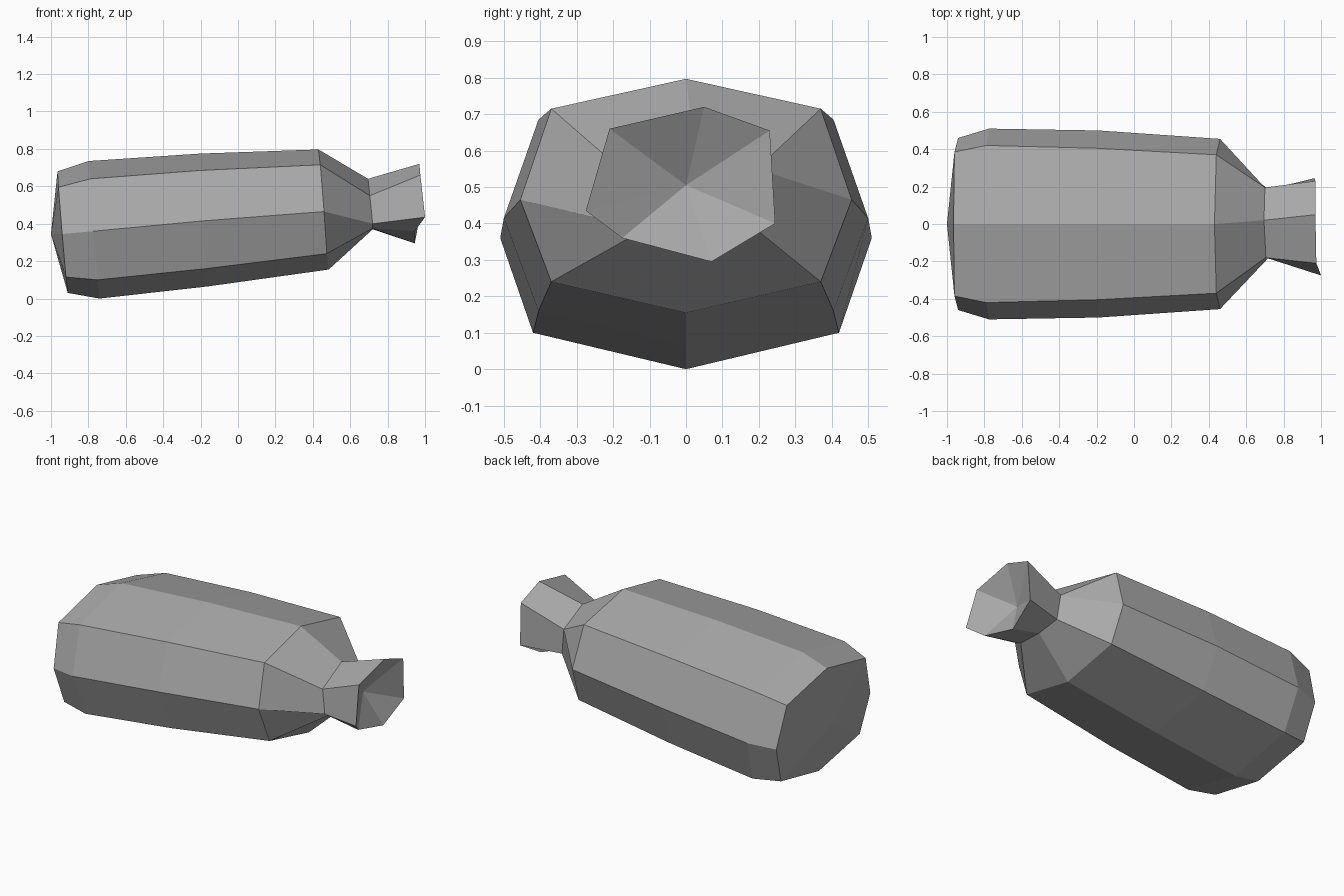
import bpy
import bmesh

cube = bpy.data.objects.get("Cube")
if cube:
    bpy.data.objects.remove(cube, do_unlink=True)

# Plain grey cloth
cloth = bpy.data.materials.new("grey_cloth")
cloth.use_nodes = True
GREY = (0.4, 0.4, 0.4, 1.0)
cloth.diffuse_color = GREY
bsdf = cloth.node_tree.nodes["Principled BSDF"]
bsdf.inputs["Base Color"].default_value = GREY
bsdf.inputs["Roughness"].default_value = 0.8


def mirrored_ring(top, upper, mid, lower, bottom):
    """Eight-sided ring from its right half, given as (x, half width, z)."""
    half = [top, upper, mid, lower, bottom]
    right = [(x, -w, z) for x, w, z in half]
    left = [(x, w, z) for x, w, z in reversed(half[1:4])]
    return right + left


# Body rings from the closed end to the shoulder
rings = [
    mirrored_ring((-0.965, 0, 0.68), (-0.96, 0.385, 0.595), (-0.94, 0.46, 0.345),
                  (-0.92, 0.385, 0.115), (-0.91, 0, 0.03)),
    mirrored_ring((-0.80, 0, 0.735), (-0.79, 0.42, 0.64), (-0.775, 0.51, 0.36),
                  (-0.75, 0.42, 0.10), (-0.74, 0, 0.0)),
    mirrored_ring((-0.20, 0, 0.775), (-0.20, 0.405, 0.685), (-0.19, 0.50, 0.415),
                  (-0.17, 0.405, 0.16), (-0.16, 0, 0.065)),
    mirrored_ring((0.43, 0, 0.797), (0.44, 0.37, 0.715), (0.46, 0.455, 0.465),
                  (0.475, 0.37, 0.24), (0.485, 0, 0.155)),
]

# Pinched neck and flared mouth: uneven, with two left corners merged
rings.append([(0.695, 0.02, 0.64), (0.705, -0.18, 0.55), (0.72, -0.18, 0.40),
              (0.72, -0.13, 0.375), (0.72, 0.03, 0.37), (0.72, 0.185, 0.39),
              (0.70, 0.195, 0.55), (0.70, 0.195, 0.55)])
rings.append([(0.97, 0.05, 0.72), (0.975, -0.21, 0.66), (1.0, -0.275, 0.435),
              (0.945, -0.175, 0.36), (0.945, 0.07, 0.295), (0.965, 0.245, 0.40),
              (0.97, 0.23, 0.655), (0.97, 0.23, 0.655)])

bm = bmesh.new()
loops = [[bm.verts.new(p) for p in ring] for ring in rings]

# Skin between neighbouring rings
for a, b in zip(loops, loops[1:]):
    for i in range(8):
        j = (i + 1) % 8
        bm.faces.new((a[i], a[j], b[j], b[i]))

# Bulged base and sunken mouth as fans around a centre point
for loop, centre in ((loops[0], (-1.0, 0, 0.345)), (loops[-1], (0.855, 0, 0.505))):
    hub = bm.verts.new(centre)
    for i in range(8):
        bm.faces.new((loop[i], loop[(i + 1) % 8], hub))

bmesh.ops.remove_doubles(bm, verts=bm.verts, dist=0.0005)
bmesh.ops.recalc_face_normals(bm, faces=bm.faces)

mesh = bpy.data.meshes.new("tied_sack")
bm.to_mesh(mesh)
bm.free()
mesh.materials.append(cloth)
sack = bpy.data.objects.new("tied_sack", mesh)
bpy.context.collection.objects.link(sack)
